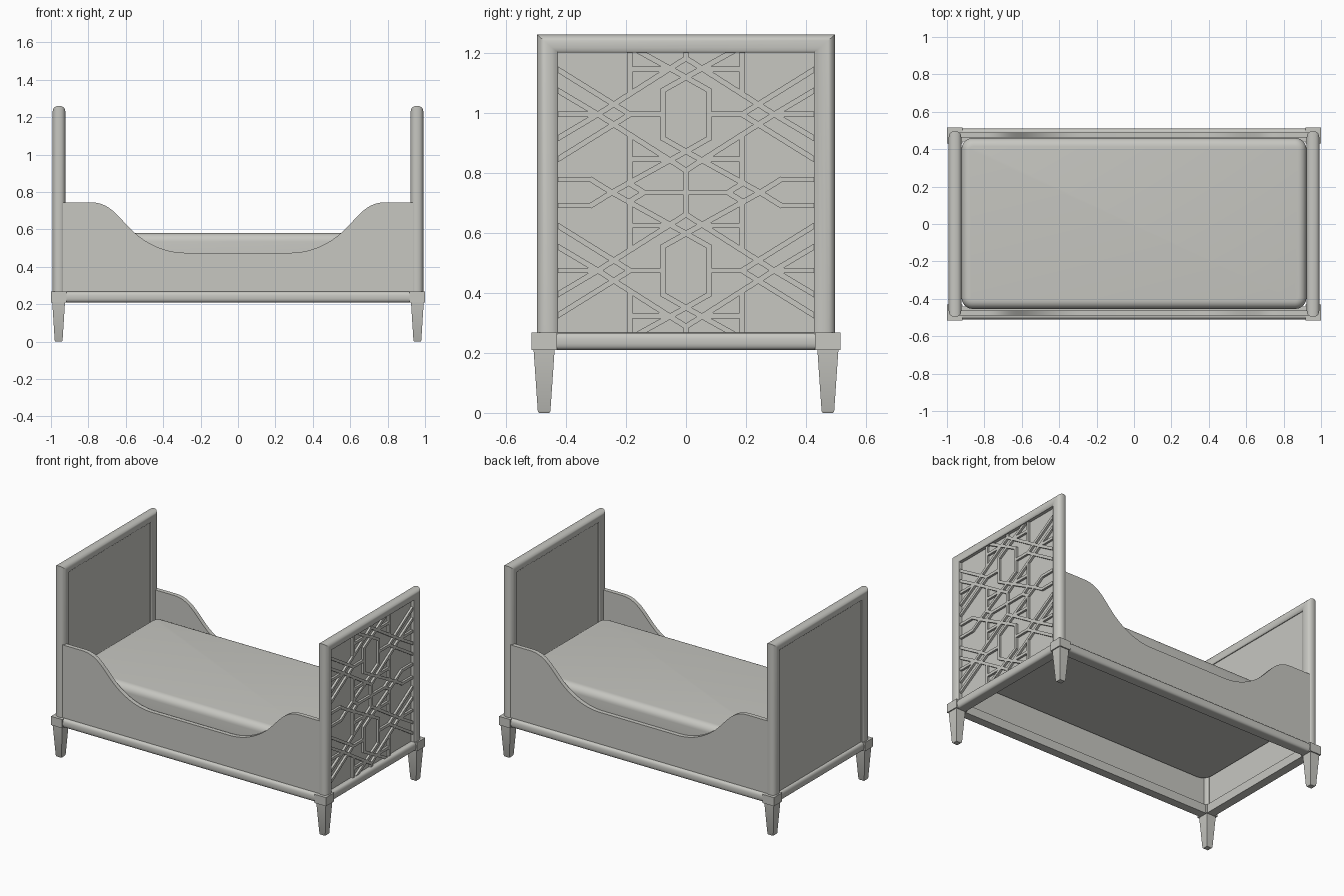
import bpy, bmesh, math
from mathutils import Vector

if "Cube" in bpy.data.objects:
    bpy.data.objects.remove(bpy.data.objects["Cube"])

paint = bpy.data.materials.new("warm grey paint")
paint.diffuse_color = (0.57, 0.57, 0.535, 1)
paint.use_nodes = True
paint.node_tree.nodes["Principled BSDF"].inputs["Base Color"].default_value = paint.diffuse_color


def finish(name, bm, smooth=True):
    bmesh.ops.recalc_face_normals(bm, faces=bm.faces[:])
    mesh = bpy.data.meshes.new(name)
    bm.to_mesh(mesh)
    bm.free()
    mesh.materials.append(paint)
    if smooth:
        mesh.shade_smooth()
        mesh.set_sharp_from_angle(angle=math.radians(35))
    obj = bpy.data.objects.new(name, mesh)
    bpy.context.collection.objects.link(obj)
    return obj


def add_loft(bm, rings):
    """Skin a list of closed rings and cap both ends."""
    vs = [[bm.verts.new(p) for p in ring] for ring in rings]
    n = len(vs[0])
    for a, b in zip(vs, vs[1:]):
        for i in range(n):
            j = (i + 1) % n
            bm.faces.new((a[i], a[j], b[j], b[i]))
    bm.faces.new(vs[0])
    bm.faces.new(vs[-1])


def loft(name, rings):
    bm = bmesh.new()
    add_loft(bm, rings)
    return finish(name, bm)


def square(cx, cy, hx, hy, z):
    return [(cx - hx, cy - hy, z), (cx + hx, cy - hy, z),
            (cx + hx, cy + hy, z), (cx - hx, cy + hy, z)]


def box(name, x0, x1, y0, y1, z0, z1):
    c = ((x0 + x1) / 2, (y0 + y1) / 2, (x1 - x0) / 2, (y1 - y0) / 2)
    return loft(name, [square(*c, z0), square(*c, z1)])


def domed(half, flat, rise, start=0.0, power=0.8, n=16):
    """Moulding section (outward, across): rounded outer side, and a back
    that is square (start 0) or rounds over by the start angle."""
    pts = [] if start else [(0, -half), (0, half)]
    for i in range(n + 1):
        a = -start + (math.pi + 2 * start) * i / n
        c, s = math.cos(a), math.sin(a)
        pts.append((flat + rise * math.copysign(abs(s) ** power, s),
                    half * math.copysign(abs(c) ** power, c)))
    return pts


def bezier(p0, p1, p2, p3, n=14):
    out = []
    for i in range(n + 1):
        t = i / n
        u = 1 - t
        out.append(tuple(u**3 * a + 3*u*u*t * b + 3*u*t*t * c + t**3 * d
                         for a, b, c, d in zip(p0, p1, p2, p3)))
    return out


# Head and foot boards: mitred oval frame, thin panel, bottom rail
frame = domed(0.034, 0.031, 0.039, start=math.radians(50), power=0.85)
rail = domed(0.0285, 0.048, 0.02)
for sx, board, outer in ((-1, "headboard", 0.974), (1, "footboard", 0.960)):
    cx = 0.957 * sx
    rings = [[(cx + t, side * (0.427 + s), 0.23 if low else 1.2 + s * 0.86)
              for s, t in frame]
             for side, low in ((-1, 1), (-1, 0), (1, 0), (1, 1))]
    loft(board + "_frame", rings)
    xs = sorted((0.938 * sx, outer * sx))
    box(board + "_panel", *xs, -0.435, 0.435, 0.225, 1.206)
    loft(board + "_bottom_rail",
         [[(sx * (0.925 + s), y, 0.2385 + t) for s, t in rail] for y in (-0.44, 0.44)])

# Legs: square collar block over a tapered foot
for sx in (-1, 1):
    for sy in (-1, 1):
        x, y = 0.959 * sx, 0.4725 * sy
        loft("leg_block", [square(x, y, 0.041, 0.0425, z) for z in (0.21, 0.267)])
        loft("tapered_leg", [square(x, y, 0.017, 0.017, 0),
                             square(x, y, 0.021, 0.021, 0.006),
                             square(x, y, 0.034, 0.035, 0.21)])

# Side boards with a scooped ogee top, and rounded side rails
half = [(0.935, 0.225), (0.935, 0.745)]
half += bezier((0.79, 0.745), (0.69, 0.745), (0.65, 0.68), (0.582, 0.61))
half += bezier((0.582, 0.61), (0.515, 0.54), (0.41, 0.475), (0.28, 0.475))[1:]
outline = half + [(-x, z) for x, z in reversed(half)]
for sy, side in ((-1, "front"), (1, "back")):
    loft(side + "_side_board",
         [[(x, sy * y, z) for x, z in outline] for y in (0.462, 0.49)])
    loft(side + "_side_rail",
         [[(x, sy * (0.442 + s), 0.2385 + t) for s, t in rail] for x in (-0.93, 0.93)])

# Mattress with rounded corners and soft top edge
bm = bmesh.new()
add_loft(bm, [square(0, 0.003, 0.922, 0.457, z) for z in (0.44, 0.58)])
upright = [e for e in bm.edges if abs(e.verts[0].co.z - e.verts[1].co.z) > 0.1]
bmesh.ops.bevel(bm, geom=upright, offset=0.06, segments=6, profile=0.5, affect='EDGES')
rim = [e for e in bm.edges if all(v.co.z > 0.57 for v in e.verts)]
bmesh.ops.bevel(bm, geom=rim, offset=0.045, segments=6, profile=0.5, affect='EDGES')
finish("mattress", bm)

# Footboard lattice: one repeat (1/300 units from panel centre), mirrored
strips = [
    (0, 0, 0, 23), (0, 0, 42, 0),                       # centre cross
    (23, 78, 23, 54), (23, 54, 0, 41),                  # hexagon
    (0, 41, 74, 0), (0, 22, 88, 78),                    # long diagonals
    (42, 0, 58, 10), (74, 0, 95, 13), (95, 13, 130, 13),
    (56, 78, 130, 32), (88, 78, 130, 53),
    (56, 11, 56, 56), (18, 33, 56, 33),                 # short upright and bar
    (23, 78, 56, 78), (88, 78, 130, 78),                # crossbars
]
bm = bmesh.new()
W, TOP = 0.009, 141
for u0, v0, u1, v1 in strips:
    for flip in (False, True):
        a, b = Vector((u0, v0)), Vector((u1, v1))
        if flip:
            if v0 == 78 and v1 == 78:
                continue
            a.y, b.y = 156 - a.y, 156 - b.y
        if a.y > b.y:
            a, b = b, a
        if a.y >= TOP:
            continue
        if b.y > TOP:                                   # trim at the frame
            b = a + (b - a) * ((TOP - a.y) / (b.y - a.y))
        for su in ((1,) if u0 == u1 == 0 else (1, -1)):
            for sv in ((1,) if v0 == v1 == 0 else (1, -1)):
                p = Vector((a.x * su, a.y * sv)) / 300
                q = Vector((b.x * su, b.y * sv)) / 300
                d = (q - p).normalized()
                n = Vector((-d.y, d.x)) * W
                e = d * W * 0.5
                quad = (p - e + n, p - e - n, q + e - n, q + e + n)
                add_loft(bm, [[(x, c.x, 0.734 + c.y) for c in quad]
                              for x in (0.955, 0.974)])
finish("footboard_lattice", bm, smooth=False)
